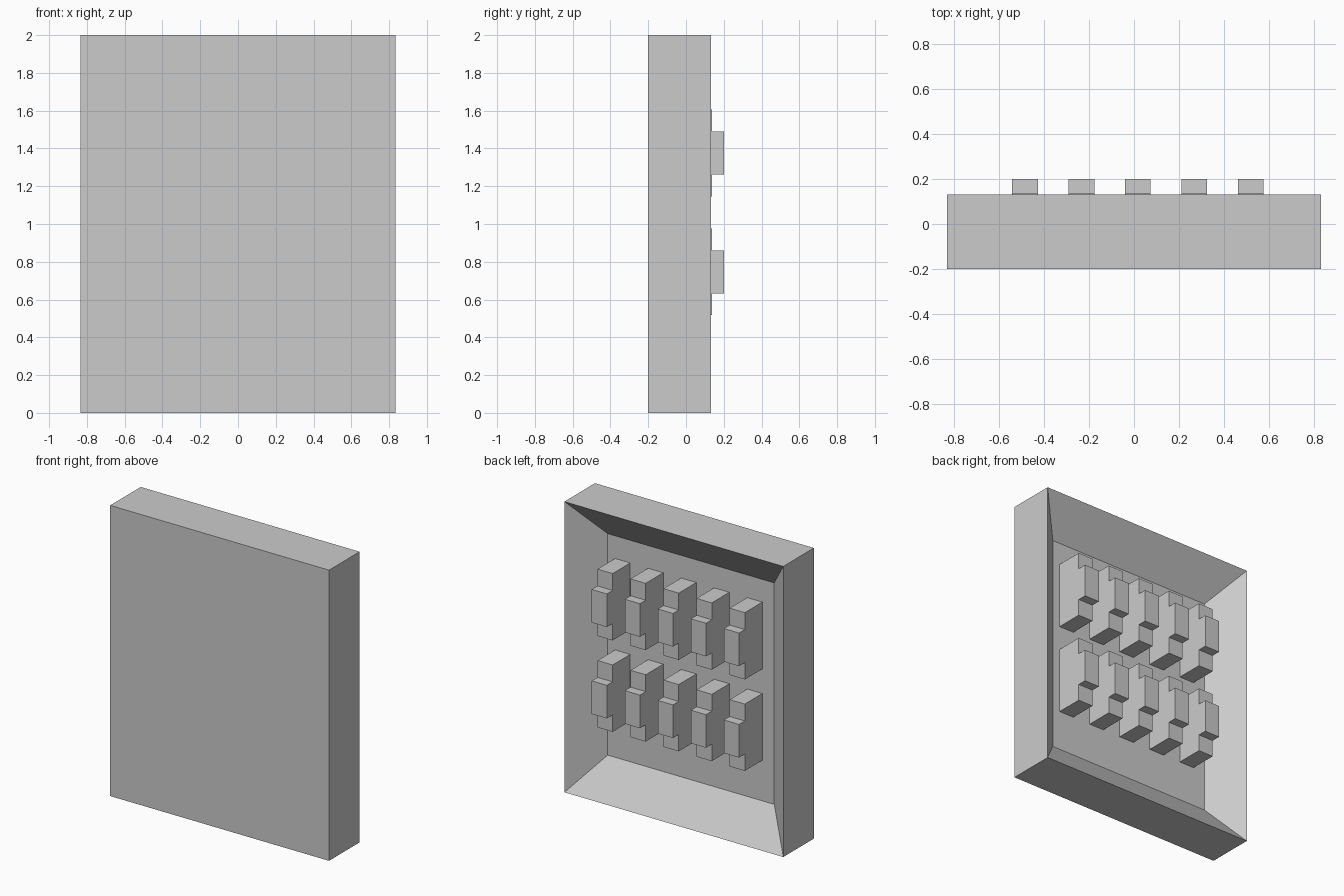
import bpy, bmesh

if "Cube" in bpy.data.objects:
    bpy.data.objects.remove(bpy.data.objects["Cube"])

def finish(bm, name):
    bmesh.ops.recalc_face_normals(bm, faces=bm.faces)
    me = bpy.data.meshes.new(name)
    bm.to_mesh(me)
    bm.free()
    ob = bpy.data.objects.new(name, me)
    bpy.context.collection.objects.link(ob)
    return ob

FLOOR_Y, RIM_Y = -0.054, 0.132

# Housing: a solid slab whose rear opens into a sloped recess with a sharp rim
def housing():
    bm = bmesh.new()
    def ring(hx, y, z0, z1):
        return [bm.verts.new((x, y, z)) for x, z in
                ((-hx, z0), (hx, z0), (hx, z1), (-hx, z1))]
    rings = [ring(0.833, -0.2, 0, 2), ring(0.833, RIM_Y, 0, 2),
             ring(0.634, FLOOR_Y, 0.238, 1.762)]
    for a, b in zip(rings, rings[1:]):
        for i in range(4):
            j = (i + 1) % 4
            bm.faces.new((a[i], a[j], b[j], b[i]))
    bm.faces.new(rings[0])
    bm.faces.new(rings[-1])
    return finish(bm, "housing")

# Switch: stepped side profile (y, z) extruded across its width
def switch(name, x, z):
    top, mid, w = 0.23, 0.114, 0.115
    profile = [(FLOOR_Y, -top), (0.137, -top), (0.137, -mid), (0.2, -mid),
               (0.2, mid), (0.137, mid), (0.137, top), (FLOOR_Y, top)]
    bm = bmesh.new()
    face = bm.faces.new([bm.verts.new((x - w / 2, py, z + pz)) for py, pz in profile])
    ext = bmesh.ops.extrude_face_region(bm, geom=[face], use_keep_orig=True)
    moved = [v for v in ext["geom"] if isinstance(v, bmesh.types.BMVert)]
    bmesh.ops.translate(bm, verts=moved, vec=(w, 0, 0))
    return finish(bm, name)

housing()

# Two rows of five switches
for row, z in enumerate((0.747, 1.376)):
    for col in range(5):
        switch(f"switch_{row + 1}_{col + 1}", -0.486 + 0.2515 * col, z)
